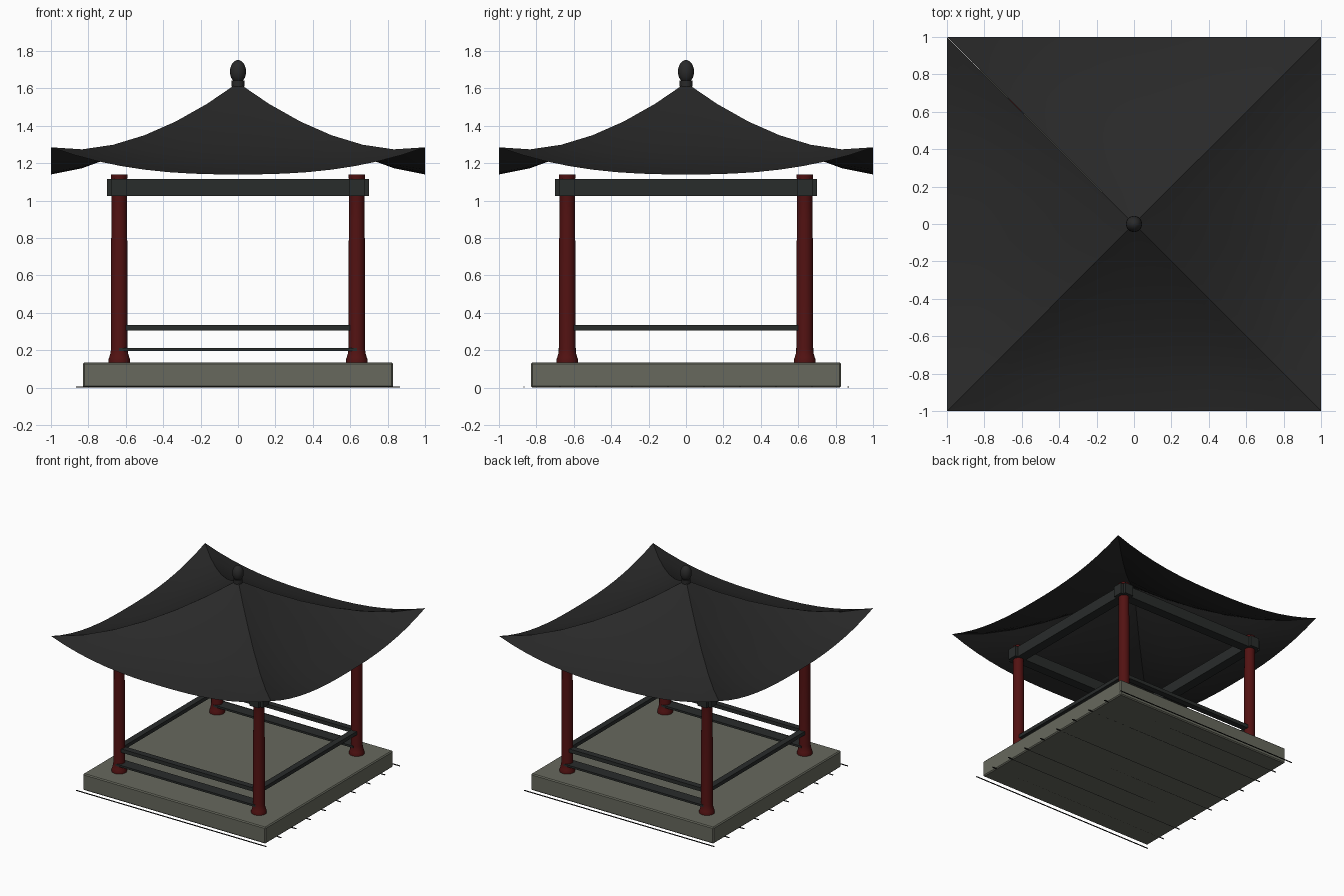
import bpy, bmesh, math
from mathutils import Matrix

if "Cube" in bpy.data.objects:
    bpy.data.objects.remove(bpy.data.objects["Cube"])


def material(name, r, g, b):
    m = bpy.data.materials.new(name)
    m.diffuse_color = (r, g, b, 1)
    m.use_nodes = True
    m.node_tree.nodes["Principled BSDF"].inputs["Base Color"].default_value = m.diffuse_color
    return m


TILE = material("dark roof grey", 0.022, 0.022, 0.022)
WOOD = material("dark timber", 0.022, 0.025, 0.024)
RED = material("deep red", 0.085, 0.006, 0.006)
STONE = material("grey stone", 0.135, 0.14, 0.11)
LINE = material("black line", 0.008, 0.008, 0.008)


def finish(name, bm, mat, smooth=None):
    me = bpy.data.meshes.new(name)
    bm.to_mesh(me)
    bm.free()
    me.materials.append(mat)
    ob = bpy.data.objects.new(name, me)
    bpy.context.collection.objects.link(ob)
    if smooth:
        bpy.ops.object.select_all(action='DESELECT')
        ob.select_set(True)
        bpy.context.view_layer.objects.active = ob
        bpy.ops.object.shade_smooth_by_angle(angle=math.radians(smooth))
    return ob


def box(name, centre, size, mat, bevel=0):
    bm = bmesh.new()
    bmesh.ops.create_cube(bm, size=1, matrix=Matrix.Translation(centre) @ Matrix.Diagonal((*size, 1)))
    if bevel:
        bmesh.ops.bevel(bm, geom=bm.edges[:], offset=bevel, segments=1, affect='EDGES')
    return finish(name, bm, mat)


def lathe(name, x, y, profile, mat, sides=24):
    bm = bmesh.new()
    rings = [[bm.verts.new((x + r * math.cos(2 * math.pi * i / sides),
                            y + r * math.sin(2 * math.pi * i / sides), z))
              for i in range(sides)] for r, z in profile]
    for a, b in zip(rings, rings[1:]):
        for i in range(sides):
            j = (i + 1) % sides
            bm.faces.new((a[i], a[j], b[j], b[i]))
    bm.faces.new(rings[0][::-1])
    bm.faces.new(rings[-1])
    return finish(name, bm, mat, 40)


# Stone platform with thin ground lines running under it
box("platform", (0, 0, 0.0675), (1.66, 1.66, 0.135), STONE, 0.008)
for i in range(10):
    box(f"ground_line_{i}", (0, -0.867 + i * 0.1927, 0.003), (1.73, 0.006, 0.006), LINE)

# Columns with flared feet and small capitals
C = 0.635
column = [(0.058, 0.13), (0.058, 0.15), (0.053, 0.163), (0.047, 0.185), (0.0435, 0.21),
          (0.0435, 0.75), (0.041, 0.9), (0.041, 1.11), (0.045, 1.125), (0.045, 1.14)]
for sx in (-1, 1):
    for sy in (-1, 1):
        lathe(f"column_{sx}_{sy}", sx * C, sy * C, column, RED)

# Crossing top beams, seat rails on all sides, low planks front and back
for s, a, b in ((-1, "front", "left"), (1, "back", "right")):
    box(a + "_beam", (0, s * C, 1.07), (1.40, 0.08, 0.09), WOOD)
    box(b + "_beam", (s * C, 0, 1.07), (0.08, 1.40, 0.09), WOOD)
    box(a + "_rail", (0, s * C, 0.32), (2 * C, 0.05, 0.03), WOOD)
    box(b + "_rail", (s * C, 0, 0.32), (0.05, 2 * C, 0.03), WOOD)
    box(a + "_plank", (0, s * C, 0.203), (2 * C, 0.095, 0.016), WOOD)

# Curved roof: four panels sweeping up at the corners
RINGS, COLS = 6, 16
bm = bmesh.new()
for k in range(4):
    turn = Matrix.Rotation(k * math.pi / 2, 3, 'Z')
    grid = []
    for i in range(1, RINGS + 1):
        t = i / RINGS
        row = []
        for j in range(COLS + 1):
            s = 2 * j / COLS - 1
            z = 1.14 + 0.49 * (1 - t) ** 1.5 + 0.145 * t ** 2 * abs(s) ** 2.5
            v = bm.verts.new((s * t, -t, z))
            v.co = turn @ v.co
            row.append(v)
        grid.append(row)
    apex = bm.verts.new((0, 0, 1.63))
    for j in range(COLS):
        bm.faces.new((grid[0][j], grid[0][j + 1], apex))
        for a, b in zip(grid, grid[1:]):
            bm.faces.new((b[j], b[j + 1], a[j + 1], a[j]))
finish("roof", bm, TILE, 40)

# Egg-shaped finial on a short neck
egg = [(0.043 * math.sin(math.pi * i / 12), 1.69 - 0.062 * math.cos(math.pi * i / 12)) for i in range(1, 12)]
lathe("finial", 0, 0, egg + [(0.002, 1.752)], TILE)
lathe("finial_neck", 0, 0, [(0.034, 1.61), (0.034, 1.642)], TILE)
